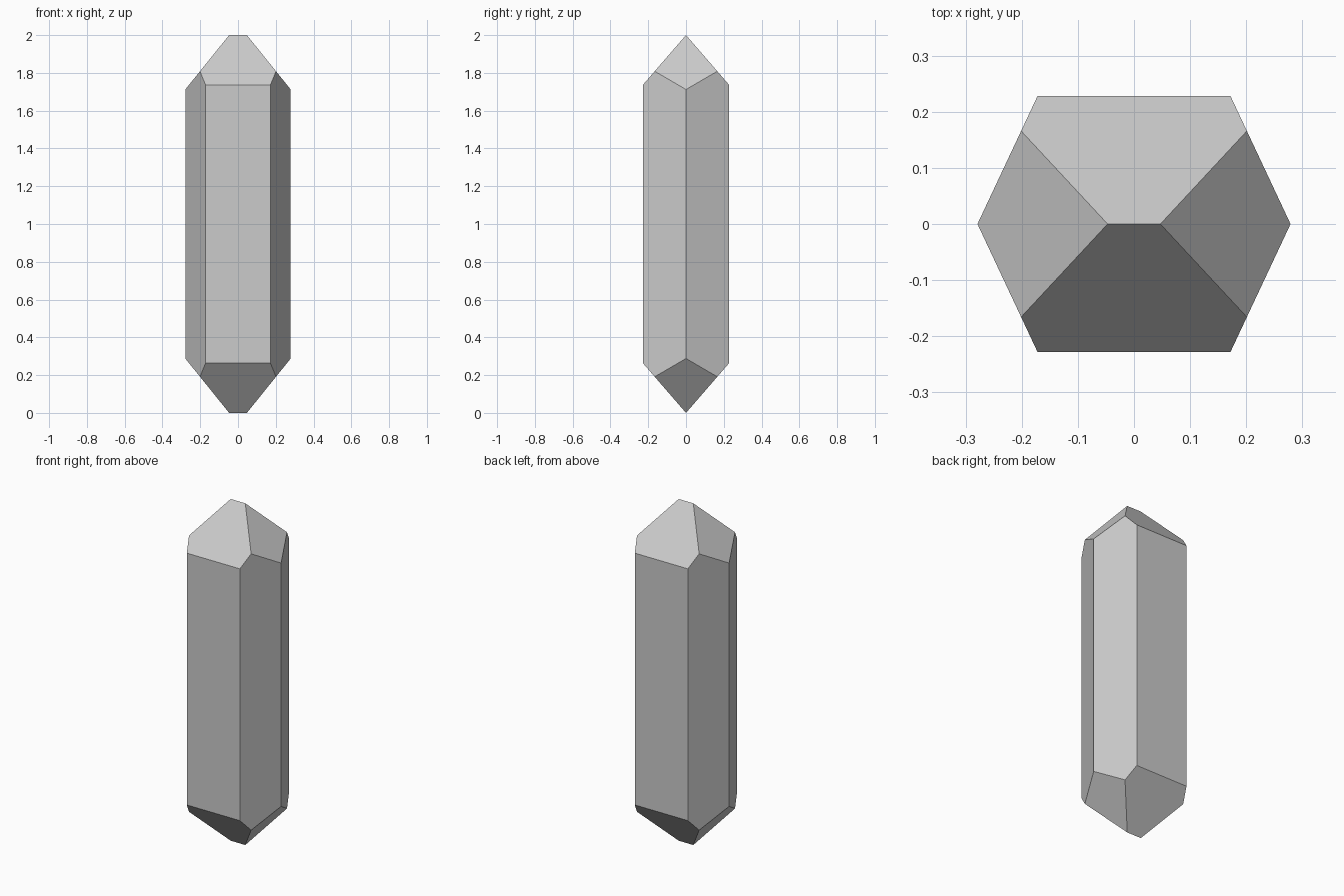
import bpy
import bmesh
from mathutils import Vector

default = bpy.data.objects.get("Cube")
if default:
    bpy.data.objects.remove(default, do_unlink=True)

HEIGHT = 2.0
MID = HEIGHT / 2
OUTLINE = [(0.279, 0), (0.172, 0.228), (-0.172, 0.228),
           (-0.279, 0), (-0.172, -0.228), (0.172, -0.228)]
RIDGE = 0.047        # half length of the ridge at each tip
SIDE_SLOPE = 1.241   # fall of the facets facing left and right
FRONT_SLOPE = 1.154  # fall of the facets facing front and back


def cut_facet(bm, point, normal):
    """Slice off everything beyond a plane and close the cut."""
    geom = bm.verts[:] + bm.edges[:] + bm.faces[:]
    cut = bmesh.ops.bisect_plane(bm, geom=geom, dist=1e-6, plane_co=point,
                                 plane_no=normal, clear_outer=True)
    edges = [e for e in cut["geom_cut"] if isinstance(e, bmesh.types.BMEdge)]
    bmesh.ops.contextual_create(bm, geom=edges)


# Six-sided column, overlong so that the facets can be cut from it
bm = bmesh.new()
base = bm.faces.new([bm.verts.new((x, y, -MID)) for x, y in OUTLINE])
column = bmesh.ops.extrude_face_region(bm, geom=[base], use_keep_orig=True)
top = [v for v in column["geom"] if isinstance(v, bmesh.types.BMVert)]
bmesh.ops.translate(bm, verts=top, vec=(0, 0, 2 * HEIGHT))

# Four sloping facets at each tip, meeting in a short ridge
for end in (1, -1):
    z = MID + end * MID
    for side in (1, -1):
        cut_facet(bm, Vector((0, 0, z)), Vector((0, side * FRONT_SLOPE, end)))
        cut_facet(bm, Vector((side * RIDGE, 0, z)),
                  Vector((side * SIDE_SLOPE, 0, end)))

bmesh.ops.remove_doubles(bm, verts=bm.verts[:], dist=1e-5)
bmesh.ops.recalc_face_normals(bm, faces=bm.faces[:])
mesh = bpy.data.meshes.new("crystal")
bm.to_mesh(mesh)
bm.free()

# Plain grey stone
grey = bpy.data.materials.new("stone_grey")
grey.use_nodes = True
colour = (0.6, 0.6, 0.6, 1)
grey.diffuse_color = colour
grey.node_tree.nodes["Principled BSDF"].inputs["Base Color"].default_value = colour
mesh.materials.append(grey)

crystal = bpy.data.objects.new("crystal", mesh)
bpy.context.collection.objects.link(crystal)
